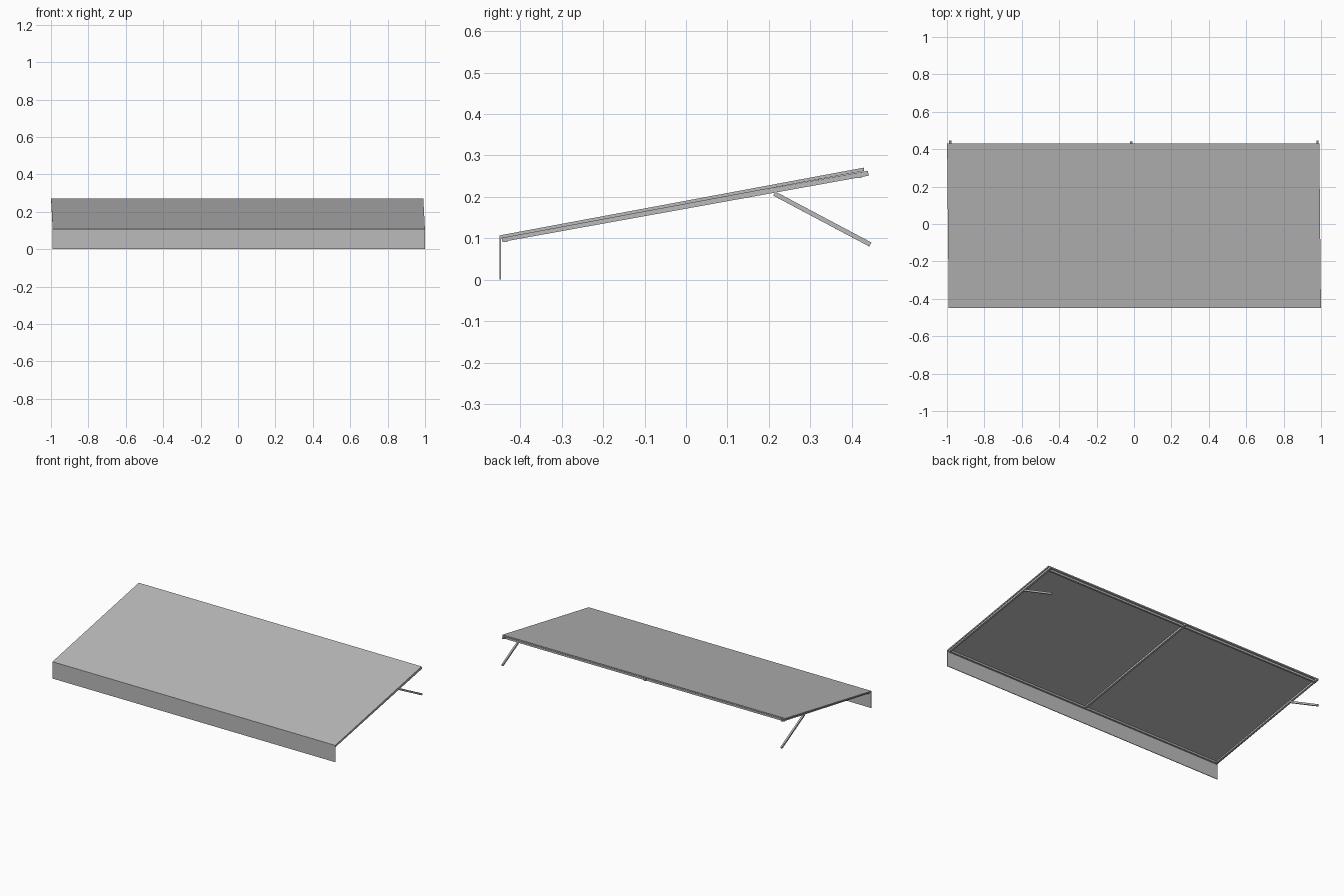
import bpy
import bmesh
from mathutils import Vector

cube = bpy.data.objects.get("Cube")
if cube:
    bpy.data.objects.remove(cube, do_unlink=True)

grey = bpy.data.materials.new("light_grey")
grey.use_nodes = True
colour = (0.5, 0.5, 0.5, 1)
grey.diffuse_color = colour
grey.node_tree.nodes["Principled BSDF"].inputs["Base Color"].default_value = colour

SKEW = -0.01  # slight sideways lean of the canopy from front to back


def skewed(x, y):
    return x + SKEW * y


def canopy_z(y):
    return 0.107 + 0.186 * (y + 0.45)


def frame_z(y):
    return 0.099 + 0.1806 * (y + 0.435)


def prism(name, ring_a, ring_b):
    """Solid between two matching cross-sections."""
    bm = bmesh.new()
    a = [bm.verts.new(p) for p in ring_a]
    b = [bm.verts.new(p) for p in ring_b]
    n = len(a)
    bm.faces.new(a)
    bm.faces.new(b[::-1])
    for i in range(n):
        j = (i + 1) % n
        bm.faces.new((a[j], a[i], b[i], b[j]))
    bmesh.ops.recalc_face_normals(bm, faces=bm.faces)
    mesh = bpy.data.meshes.new(name)
    bm.to_mesh(mesh)
    bm.free()
    mesh.materials.append(grey)
    obj = bpy.data.objects.new(name, mesh)
    bpy.context.collection.objects.link(obj)
    return obj


def bar(name, start, end, width=0.012):
    """Square tube from start to end."""
    start, end = Vector(start), Vector(end)
    along = (end - start).normalized()
    side = along.cross(Vector((0, 0, 1))).normalized() * width / 2
    up = side.cross(along).normalized() * width / 2
    corners = (side + up, up - side, -side - up, side - up)
    return prism(name, [start + c for c in corners], [end + c for c in corners])


# Sloping cover sheet
def sheet_ring(x):
    ring = []
    for y, drop in ((-0.45, 0), (0.43, 0), (0.43, 0.008), (-0.45, 0.008)):
        ring.append((skewed(x, y), y, canopy_z(y) - drop))
    return ring


prism("canopy_sheet", sheet_ring(-0.995), sheet_ring(0.995))


# Hanging front valance
def valance_ring(x):
    return [(skewed(x, -0.45), y, z)
            for y, z in ((-0.45, 0), (-0.446, 0), (-0.446, 0.104), (-0.45, 0.107))]


prism("front_valance", valance_ring(-0.995), valance_ring(0.995))

# Sloping rafters
for name, x in (("right_rafter", -0.978), ("middle_rafter", -0.01), ("left_rafter", 0.985)):
    bar(name, (skewed(x, -0.444), -0.444, frame_z(-0.444)),
        (skewed(x, 0.44), 0.44, frame_z(0.44)))

# Cross rails at the front and back
for name, y in (("front_rail", -0.437), ("back_rail", 0.418)):
    bar(name, (skewed(-0.985, y), y, frame_z(y) - 0.001),
        (skewed(0.99, y), y, frame_z(y) - 0.001))

# Support arms running down towards the wall
for name, x in (("right_support_arm", -0.978), ("left_support_arm", 0.985)):
    bar(name, (skewed(x, 0.213), 0.213, 0.208), (skewed(x, 0.445), 0.445, 0.085), 0.011)
